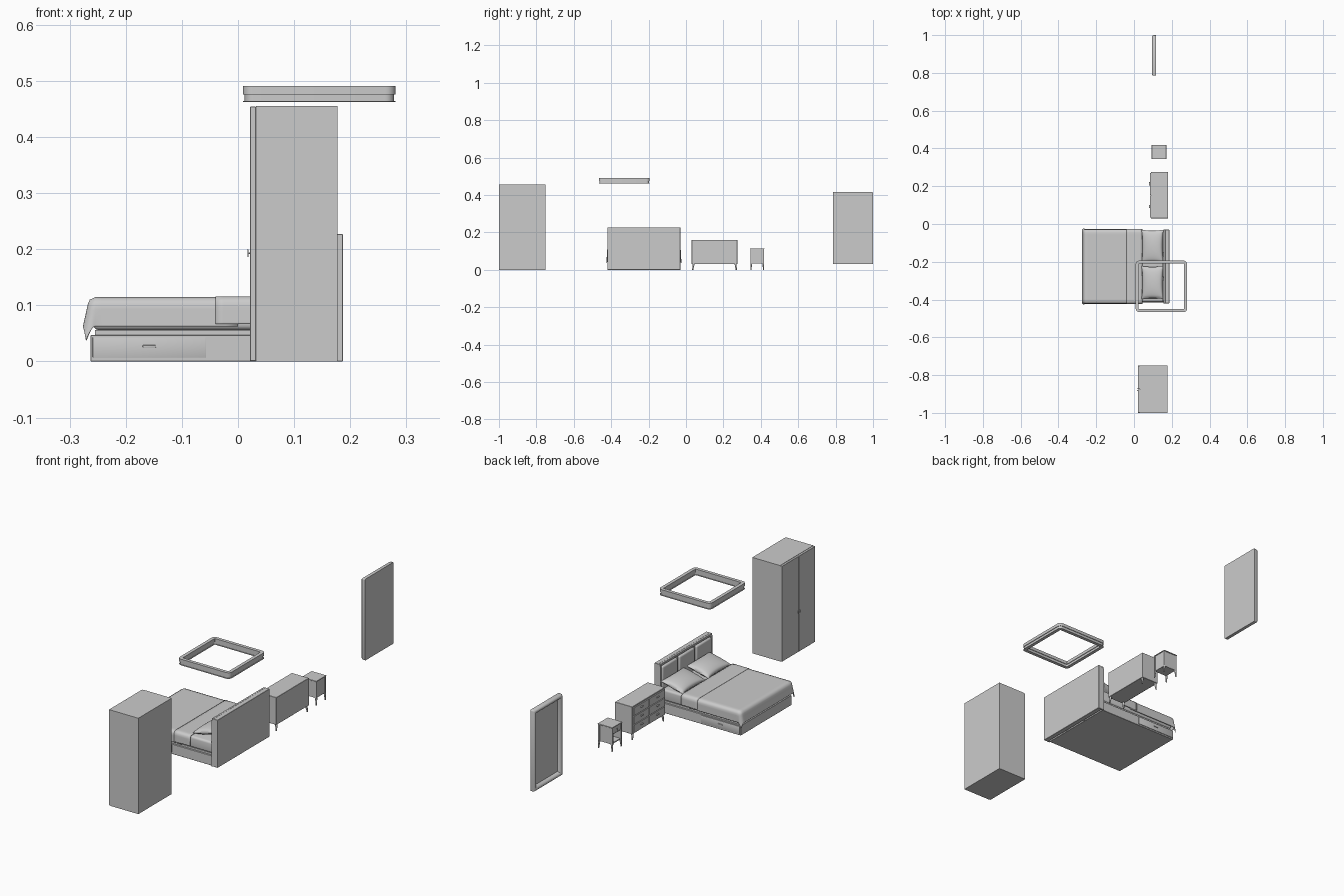
import bpy, bmesh, math
from mathutils import Vector, Matrix

if "Cube" in bpy.data.objects:
    bpy.data.objects.remove(bpy.data.objects["Cube"])


def finish(name, bm, smooth=True, angle=35):
    bmesh.ops.recalc_face_normals(bm, faces=bm.faces[:])
    me = bpy.data.meshes.new(name)
    bm.to_mesh(me)
    bm.free()
    ob = bpy.data.objects.new(name, me)
    bpy.context.collection.objects.link(ob)
    if smooth:
        bpy.ops.object.select_all(action='DESELECT')
        ob.select_set(True)
        bpy.context.view_layer.objects.active = ob
        bpy.ops.object.shade_smooth_by_angle(angle=math.radians(angle))
    return ob


def box(name, x, y, z, bevel=0.0, seg=2):
    """Box from (min, max) ranges with optional rounded edges."""
    bm = bmesh.new()
    bmesh.ops.create_cube(bm, size=1)
    for v in bm.verts:
        v.co = Vector([(r[0] + r[1]) / 2 + c * (r[1] - r[0]) for r, c in zip((x, y, z), v.co)])
    if bevel:
        bmesh.ops.bevel(bm, geom=bm.edges[:], offset=bevel, segments=seg, profile=0.5, affect='EDGES')
    return finish(name, bm, bevel > 0)


def leg(name, top, foot, r1, r2, sides=12):
    """Tapered leg or rod between two points."""
    a, b = Vector(top), Vector(foot)
    bm = bmesh.new()
    m = Matrix.Translation((a + b) / 2) @ (a - b).to_track_quat('Z', 'Y').to_matrix().to_4x4()
    bmesh.ops.create_cone(bm, cap_ends=True, segments=sides, radius1=r2, radius2=r1,
                          depth=(a - b).length, matrix=m)
    return finish(name, bm)


def ring(name, hw, hh, r, profile, matrix, n=6):
    """Rounded-rectangle frame: closed profile of (inset, height) swept round."""
    bm = bmesh.new()
    loops = []
    for d, h in profile:
        rr = max(r - d, 0.0008)
        loop = []
        for k, (sx, sy) in enumerate(((1, 1), (-1, 1), (-1, -1), (1, -1))):
            for i in range(n + 1):
                a = math.pi / 2 * (k + i / n)
                p = Vector((sx * (hw - d - rr) + rr * math.cos(a), sy * (hh - d - rr) + rr * math.sin(a), h))
                loop.append(bm.verts.new(matrix @ p))
        loops.append(loop)
    for A, B in zip(loops, loops[1:] + loops[:1]):
        for i in range(len(A)):
            j = (i + 1) % len(A)
            bm.faces.new((A[i], A[j], B[j], B[i]))
    return finish(name, bm)


def drape(name, x0, x1, y0, y1, top, over, foot=True, nx=24, ny=40):
    """Cloth lying on the mattress and hanging over its sides (and foot)."""
    rad = 0.014
    bm = bmesh.new()
    s0 = x0 - over if foot else x0
    rows = []
    for i in range(nx + 1):
        s = s0 + (x1 - s0) * (i / nx) ** (1.7 if foot else 1)
        row = []
        for j in range(ny + 1):
            u = 2 * j / ny - 1
            u = math.copysign(1 - (1 - abs(u)) ** 1.5, u)
            t = (y0 + y1) / 2 + u * ((y1 - y0) / 2 + over)
            cx, cy = max(s, x0), min(max(t, y0), y1)
            e = Vector((s - cx, t - cy))
            q = e.length
            if q > 1e-6:
                e /= q
            a = min(q / rad, math.pi / 2)
            hang = max(0, q - rad * math.pi / 2)
            out = rad * math.sin(a) + hang * (0.02 + 0.2 * abs(e.x))
            row.append(bm.verts.new((cx + e.x * out, cy + e.y * out, top - rad * (1 - math.cos(a)) - hang)))
        rows.append(row)
    for A, B in zip(rows, rows[1:]):
        for j in range(ny):
            bm.faces.new((A[j], A[j + 1], B[j + 1], B[j]))
    ob = finish(name, bm, angle=60)
    mod = ob.modifiers.new("thickness", 'SOLIDIFY')
    mod.thickness, mod.offset = 0.003, -1
    return ob


def pillow(name, c, lx, ly, h, tilt):
    """Stuffed pillow with pinched corners."""
    bm = bmesh.new()
    n = 20
    m = Matrix.Translation(c) @ Matrix.Rotation(tilt, 4, 'Y')
    for side in (1, -1):
        g = []
        for i in range(n + 1):
            for j in range(n + 1):
                u, v = 2 * i / n - 1, 2 * j / n - 1
                z = side * h / 2 * (max(0, (1 - u * u) * (1 - v * v))) ** 0.42
                p = (u * lx / 2 * (1 - 0.08 * (1 - v * v)), v * ly / 2 * (1 - 0.05 * (1 - u * u)), z)
                g.append(bm.verts.new(m @ Vector(p)))
        for i in range(n):
            for j in range(n):
                a = i * (n + 1) + j
                bm.faces.new((g[a], g[a + 1], g[a + n + 2], g[a + n + 1]))
    bmesh.ops.remove_doubles(bm, verts=bm.verts[:], dist=1e-5)
    return finish(name, bm, angle=80)


# Wardrobe with two doors
box("wardrobe_body", (0.032, 0.177), (-1.0, -0.75), (0, 0.455))
for s, tag in ((-1, "right"), (1, "left")):
    yc = -0.875 + s * 0.0625
    box("wardrobe_door_" + tag, (0.0215, 0.0318), (yc - 0.0622, yc + 0.0622), (0.001, 0.454), 0.0006, 1)
    yk = -0.875 + s * 0.006
    leg("wardrobe_knob_stem_" + tag, (0.022, yk, 0.193), (0.018, yk, 0.193), 0.0015, 0.0015)
    box("wardrobe_pull_" + tag, (0.0165, 0.019), (yk - 0.002, yk + 0.002), (0.186, 0.2), 0.0008)

# Bed base with drawers on both sides
box("bed_base", (-0.263, 0.158), (-0.415, -0.035), (0, 0.047), 0.001, 1)
box("bed_slat_deck", (-0.255, 0.158), (-0.408, -0.042), (0.047, 0.056))
for y, s in ((-0.415, -1), (-0.035, 1)):
    side = "front" if s < 0 else "back"
    box("bed_drawer_" + side, (-0.259, -0.057), sorted((y - s * 0.002, y + s * 0.003)), (0.007, 0.043), 0.001)
    box("bed_drawer_handle_" + side, (-0.17, -0.146), sorted((y, y + s * 0.006)), (0.025, 0.029), 0.001)
box("mattress", (-0.258, 0.158), (-0.412, -0.038), (0.056, 0.109), 0.01, 4)

# Headboard: backing frame with three padded panels
box("headboard", (0.165, 0.187), (-0.42, -0.03), (0, 0.227), 0.001, 1)
box("headboard_top_rail", (0.156, 0.166), (-0.42, -0.03), (0.217, 0.227), 0.001, 1)
for i in range(4):
    yc = -0.416 + i * 0.382 / 3
    w = 0.004 if i in (0, 3) else 0.002
    box(f"headboard_stile_{i}", (0.156, 0.166), (yc - w, yc + w), (0.0, 0.218))
for i in range(3):
    y0 = -0.416 + i * 0.382 / 3
    box(f"headboard_cushion_{i}", (0.15, 0.17), (y0 + 0.006, y0 + 0.121), (0.09, 0.214), 0.008, 4)

# Bedding
drape("blanket", -0.254, 0.0, -0.408, -0.042, 0.1145, 0.06)
drape("blanket_fold", -0.04, 0.045, -0.409, -0.041, 0.116, 0.057, foot=False, nx=6)
for i, y in enumerate((-0.31, -0.118)):
    pillow(f"pillow_{i}", Vector((0.098, y, 0.133)), 0.12, 0.175, 0.042, math.radians(-14))

# Dresser facing the same way as the wardrobe
box("dresser_body", (0.09, 0.18), (0.03, 0.275), (0.03, 0.16), 0.001, 1)
for c in range(2):
    for r in range(3):
        y0, z0 = 0.034 + c * 0.1195, 0.034 + r * 0.041
        box(f"dresser_drawer_{c}_{r}", (0.085, 0.0905), (y0, y0 + 0.1175), (z0, z0 + 0.039), 0.001, 1)
        yc, zc = y0 + 0.0588, z0 + 0.024
        box(f"dresser_pull_{c}_{r}", (0.079, 0.0855), (yc - 0.009, yc + 0.009), (zc - 0.002, zc + 0.002), 0.0012)
for x, sx in ((0.096, -1), (0.173, 1)):
    for y, sy in ((0.04, -1), (0.265, 1)):
        leg(f"dresser_leg_{sx}_{sy}", (x, y, 0.031), (x + sx * 0.003, y + sy * 0.004, 0), 0.0055, 0.003)

# Nightstand: corner posts, drawer above an open shelf
box("nightstand_top", (0.093, 0.171), (0.343, 0.419), (0.111, 0.115), 0.001, 1)
box("nightstand_shelf", (0.099, 0.167), (0.348, 0.414), (0.033, 0.038))
box("nightstand_divider", (0.1, 0.167), (0.348, 0.414), (0.077, 0.081))
box("nightstand_back", (0.163, 0.167), (0.348, 0.414), (0.033, 0.112))
box("nightstand_drawer", (0.097, 0.163), (0.353, 0.409), (0.082, 0.11), 0.001, 1)
leg("nightstand_knob", (0.0975, 0.381, 0.096), (0.092, 0.381, 0.096), 0.0015, 0.003)
for y, sy in ((0.349, -1), (0.413, 1)):
    box(f"nightstand_side_{sy}", (0.099, 0.167), (y - 0.002, y + 0.002), (0.033, 0.112))
    for x, sx in ((0.099, -1), (0.166, 1)):
        box(f"nightstand_post_{sx}_{sy}", (x - 0.004, x + 0.004), (y - 0.004, y + 0.004), (0.03, 0.112))
        leg(f"nightstand_leg_{sx}_{sy}", (x, y, 0.034), (x + sx * 0.002, y + sy * 0.002, 0), 0.0052, 0.0028)

# Wall mirror: rounded frame round a recessed glass panel
to_wall = Matrix(((0, 0, -1, 0.117), (1, 0, 0, 0.8925), (0, 1, 0, 0.223), (0, 0, 0, 1)))
ring("mirror_frame", 0.1075, 0.193, 0.005,
     [(0.0, 0.0), (0.0, 0.012), (0.002, 0.018), (0.006, 0.0215), (0.011, 0.022), (0.016, 0.019), (0.022, 0.009), (0.022, 0.0)],
     to_wall, 3)
box("mirror_glass", (0.11, 0.117), (0.806, 0.979), (0.051, 0.395))

# Ceiling light: two-tier rounded square ring
at = Matrix.Translation((0.145, -0.33, 0))
ring("light_upper_tier", 0.136, 0.136, 0.018, [(0, 0.476), (0, 0.491), (0.016, 0.491), (0.016, 0.476)], at)
ring("light_lower_tier", 0.133, 0.133, 0.016, [(0, 0.464), (0, 0.477), (0.01, 0.477), (0.01, 0.464)], at)
ring("light_bottom_lip", 0.136, 0.136, 0.018, [(0, 0.462), (0, 0.4645), (0.016, 0.4645), (0.016, 0.462)], at)
